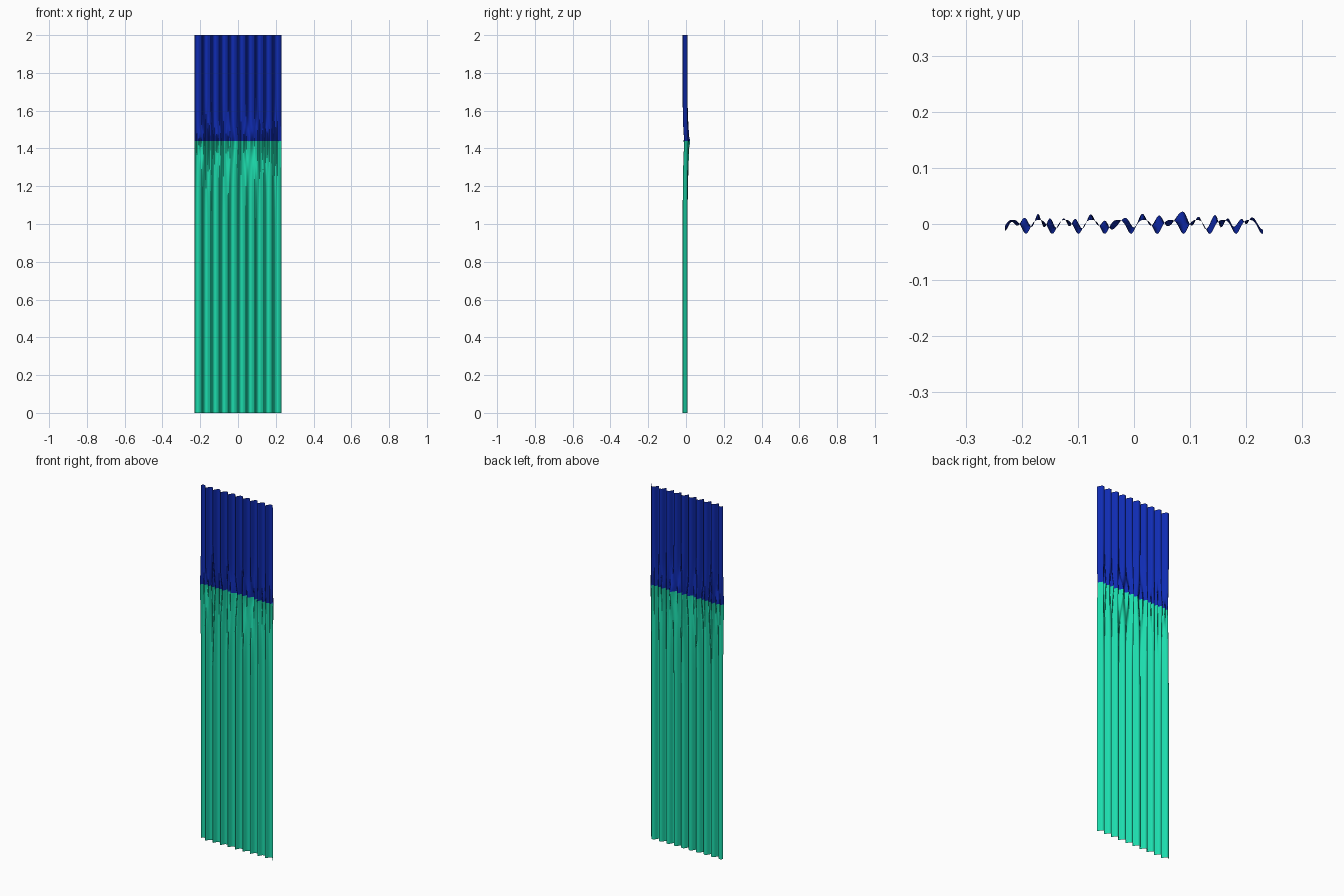
import bpy, math

if "Cube" in bpy.data.objects:
    bpy.data.objects.remove(bpy.data.objects["Cube"])

W, H, SEAM = 0.23, 2.0, 1.44
PERIOD = 0.0468
# Fold crests and valleys (x, y) where the cloth is gathered at the seam
GATHER = [(-.23, -.012), (-.218, .004), (-.208, -.003), (-.195, .011), (-.182, -.005),
          (-.171, .018), (-.16, -.006), (-.15, .010), (-.138, -.007), (-.125, .010),
          (-.115, -.004), (-.105, .009), (-.092, -.008), (-.077, .017), (-.063, -.003),
          (-.052, .006), (-.040, -.010), (-.015, .011), (0, -.006), (.015, .018),
          (.03, -.003), (.045, .015), (.06, -.004), (.087, .022), (.103, -.003),
          (.115, .013), (.128, -.009), (.145, .016), (.155, -.006), (.167, .010),
          (.178, -.005), (.192, .009), (.2, 0), (.21, .012), (.23, -.010)]


def gathered(x):
    for (x0, y0), (x1, y1) in zip(GATHER, GATHER[1:]):
        if x <= x1 + 1e-9:
            t = (1 - math.cos(math.pi * (x - x0) / (x1 - x0))) / 2
            return y0 + (y1 - y0) * t
    return GATHER[-1][1]


def pleat(x):
    # Regular pleats, rising more steeply than they fall
    a = 2 * math.pi * (x - 0.018) / PERIOD
    return -0.005 + 0.0125 * math.cos(a - 0.45 * math.sin(a))


def cloth(name, z0, z1, reach, color, rows=28, cols=280):
    verts, faces = [], []
    for j in range(rows + 1):
        # rows bunch up towards the seam
        t = (j / rows) ** 1.8
        z = z0 + (z1 - z0) * t
        d = abs(z - SEAM)
        for i in range(cols + 1):
            x = -W + 2 * W * i / cols
            k = reach * (1 + 0.35 * math.sin(x * 71))
            w = math.exp(-(d / k) ** 1.4)
            verts.append((x, pleat(x) * (1 - w) + gathered(x) * w, z))
    n = cols + 1
    for j in range(rows):
        for i in range(cols):
            a = j * n + i
            f = (a, a + 1, a + n + 1, a + n)
            faces.append(f if z1 > z0 else f[::-1])
    me = bpy.data.meshes.new(name)
    me.from_pydata(verts, [], faces)
    me.shade_smooth()
    mat = bpy.data.materials.new(name + "_fabric")
    mat.diffuse_color = color
    mat.use_nodes = True
    mat.node_tree.nodes["Principled BSDF"].inputs["Base Color"].default_value = mat.diffuse_color
    me.materials.append(mat)
    ob = bpy.data.objects.new(name, me)
    bpy.context.collection.objects.link(ob)
    return ob


# Blue upper band and green lower drop of the curtain
cloth("curtain_upper", SEAM, H, 0.09, (0.005, 0.025, 0.45, 1))
cloth("curtain_lower", SEAM, 0.0, 0.16, (0.012, 0.72, 0.42, 1))
